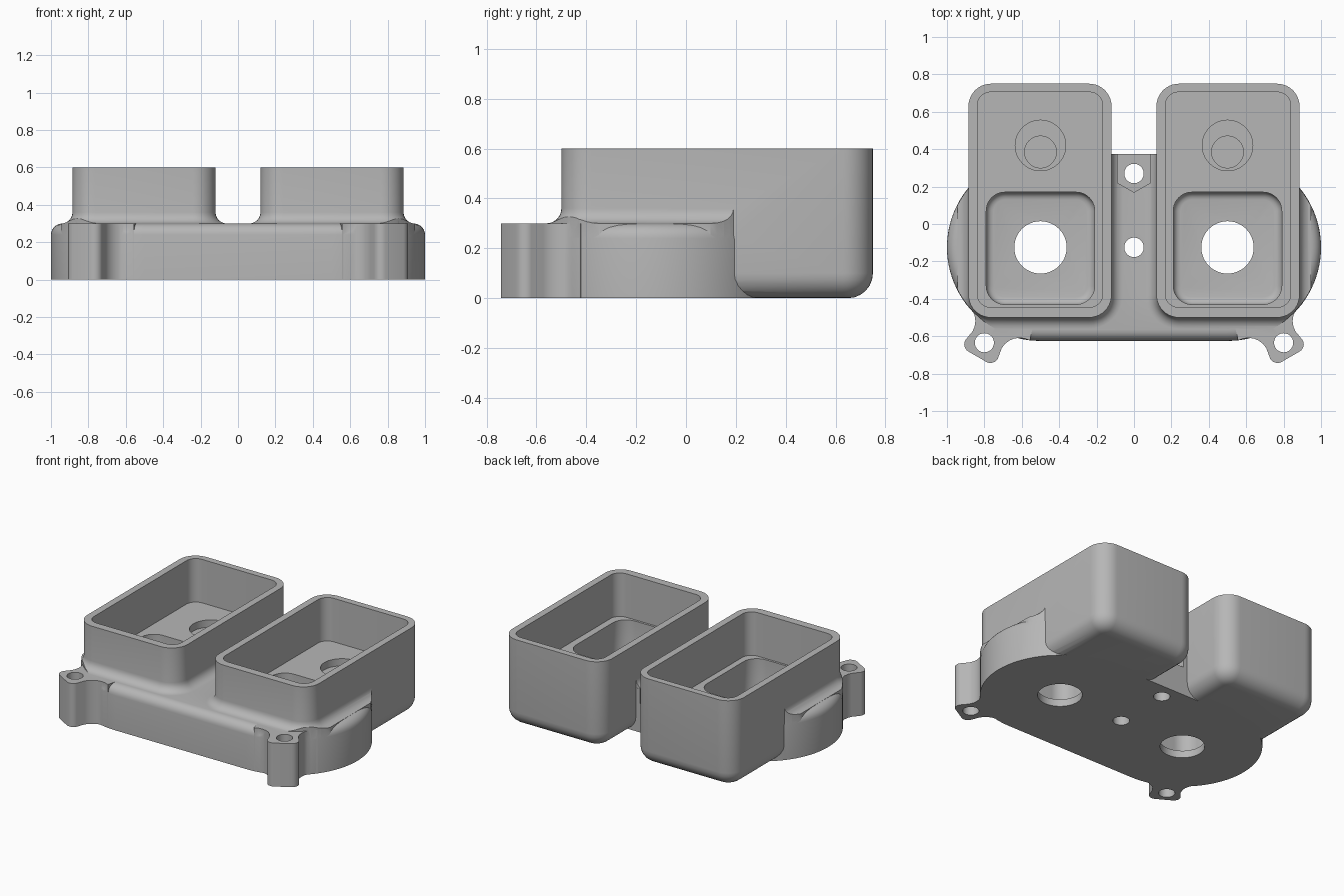
import bpy, bmesh, math
from mathutils import Vector

cube = bpy.data.objects.get("Cube")
if cube:
    bpy.data.objects.remove(cube, do_unlink=True)

grey = bpy.data.materials.new("plain_grey")
grey.use_nodes = True
grey.diffuse_color = (0.47, 0.47, 0.47, 1)
grey.node_tree.nodes["Principled BSDF"].inputs["Base Color"].default_value = grey.diffuse_color


def rounded(cx, cy, w, d, r, inset=0.0, steps=10):
    """Outline of a rounded rectangle, counterclockwise."""
    hx, hy = w / 2 - r, d / 2 - r
    rad = r - inset
    pts = []
    for k, (sx, sy) in enumerate([(1, 1), (-1, 1), (-1, -1), (1, -1)]):
        for i in range(steps + 1):
            a = (k + i / steps) * math.pi / 2
            pts.append((cx + sx * hx + rad * math.cos(a), cy + sy * hy + rad * math.sin(a)))
    return pts


def solid(name, rings):
    """Closed solid lofted through (outline, height) rings."""
    bm = bmesh.new()
    loops = [[bm.verts.new((x, y, z)) for x, y in pts] for pts, z in rings]
    n = len(loops[0])
    for lo, hi in zip(loops, loops[1:]):
        for i in range(n):
            j = (i + 1) % n
            bm.faces.new((lo[i], lo[j], hi[j], hi[i]))
    bm.faces.new(loops[0][::-1])
    bm.faces.new(loops[-1])
    bmesh.ops.remove_doubles(bm, verts=bm.verts, dist=1e-5)
    bmesh.ops.recalc_face_normals(bm, faces=bm.faces)
    mesh = bpy.data.meshes.new(name)
    bm.to_mesh(mesh)
    bm.free()
    mesh.materials.append(grey)
    ob = bpy.data.objects.new(name, mesh)
    bpy.context.collection.objects.link(ob)
    return ob


def block(name, shape, profile, **kw):
    """Rounded block whose outline is inset along an (inset, height) profile."""
    return solid(name, [(rounded(*shape, inset=d, **kw), z) for d, z in profile])


def drill(cx, cy, r, z0, z1):
    return block("drill", (cx, cy, 2 * r, 2 * r, r), [(0, z0), (0, z1)], steps=12)


def combine(target, tool, operation):
    bpy.context.view_layer.objects.active = target
    mod = target.modifiers.new(operation, "BOOLEAN")
    mod.operation = operation
    mod.solver = "EXACT"
    mod.object = tool
    bpy.ops.object.modifier_apply(modifier=mod.name)
    bpy.data.objects.remove(tool, do_unlink=True)


def quarter(r, steps=6):
    """(sine, cosine) offsets around a quarter circle of radius r."""
    return [(r * math.sin(i / steps * math.pi / 2), r * math.cos(i / steps * math.pi / 2))
            for i in range(steps + 1)]


TOP, RIM = 0.3, 0.6
FILLET = 0.06
BASE = (0, -0.125, 2, 1, 0.5)

# Stadium base with a rounded upper edge
base_edge = [(FILLET - c, TOP - FILLET + s) for s, c in quarter(FILLET)]
housing = block("twin_tray_housing", BASE, [(0, 0)] + base_edge, steps=24)

# Square rear edge between the trays
combine(housing, block("rear_bridge", (0, 0.225, 0.5, 0.3, 0.01), [(0, 0), (0, TOP)], steps=1), "UNION")

for side in (-1, 1):
    cx = side * 0.5

    # Mounting lug: rounded tip, straight neck and flared root
    u_axis = Vector((side * 0.5, -0.866))
    v_axis = Vector((-u_axis.y, u_axis.x))
    tip = [(0.675 - 0.045 + s, 0.055 + c) for s, c in quarter(0.045)]
    root = [(0.46 + s, 0.2 - c) for s, c in quarter(0.1)]
    root = [(0.57 - s, 0.2 - c) for s, c in quarter(0.11)][::-1]
    half = [(0.3, 0.15)] + root + tip
    uv = half + [(u, -v) for u, v in reversed(half)]
    centre = Vector((cx, -0.125))
    outline = [tuple(centre + u * u_axis + v * v_axis) for u, v in uv]
    combine(housing, solid("mounting_lug", [(outline, 0), (outline, TOP)]), "UNION")

    # Blend between tray and base, kept inside the base outline
    tray = (cx * 1.005, 0.125, 0.765, 1.25, 0.12)
    blend = [(-FILLET, TOP - 0.08)]
    blend += [(-FILLET + s, TOP + FILLET - c) for s, c in quarter(FILLET)]
    blend = [(-FILLET, TOP - 0.08)] + [(-FILLET + FILLET - c, TOP + FILLET - s)
                                      for s, c in reversed(quarter(FILLET))]
    blend = [(-FILLET, TOP - 0.08)] + [(-(FILLET - s), TOP + FILLET - c)
                                      for s, c in quarter(FILLET)]
    blend.append((0.02, TOP + FILLET + 0.01))
    skirt = block("tray_blend", tray, blend)
    limit = block("limit", BASE, [(0.002, 0.1), (0.002, RIM)], steps=24)
    combine(skirt, limit, "INTERSECT")
    combine(housing, skirt, "UNION")

    # Tray body with rounded underside
    under = [(0.1 - s, 0.1 - c) for s, c in quarter(0.1)]
    combine(housing, block("tray", tray, under + [(0, RIM)]), "UNION")

for side in (-1, 1):
    cx = side * 0.5
    # Tray cavity, deep pocket and through hole
    cavity = (cx * 1.005, 0.13, 0.67, 1.15, 0.07)
    combine(housing, block("cavity", cavity, [(0, TOP), (0, RIM + 0.1)]), "DIFFERENCE")
    floor = [(0.04 - s, 0.09 - c) for s, c in quarter(0.04, 4)]
    pocket = (cx, -0.13, 0.58, 0.6, 0.1)
    combine(housing, block("pocket", pocket, floor + [(0, TOP + 0.1)]), "DIFFERENCE")
    combine(housing, drill(cx, -0.125, 0.14, -0.1, 0.2), "DIFFERENCE")
    # Stepped blind recess
    combine(housing, drill(cx, 0.42, 0.135, TOP - 0.05, TOP + 0.1), "DIFFERENCE")
    combine(housing, drill(cx, 0.385, 0.085, TOP - 0.15, TOP), "DIFFERENCE")
    # Lug screw hole
    combine(housing, drill(side * 0.8, -0.635, 0.051, -0.1, 0.4), "DIFFERENCE")

# Centre screw holes and the nut slot open to the rear
for y in (-0.125, 0.27):
    combine(housing, drill(0, y, 0.052, -0.1, 0.4), "DIFFERENCE")
slot = [(0, 0.17), (0.088, 0.22), (0.088, 0.45), (-0.088, 0.45), (-0.088, 0.22)]
combine(housing, solid("nut_slot", [(slot, 0.2), (slot, 0.4)]), "DIFFERENCE")

# Smooth the curved faces, keep the edges crisp
bpy.ops.object.select_all(action="DESELECT")
housing.select_set(True)
bpy.context.view_layer.objects.active = housing
bpy.ops.object.shade_smooth_by_angle(angle=math.radians(30))
